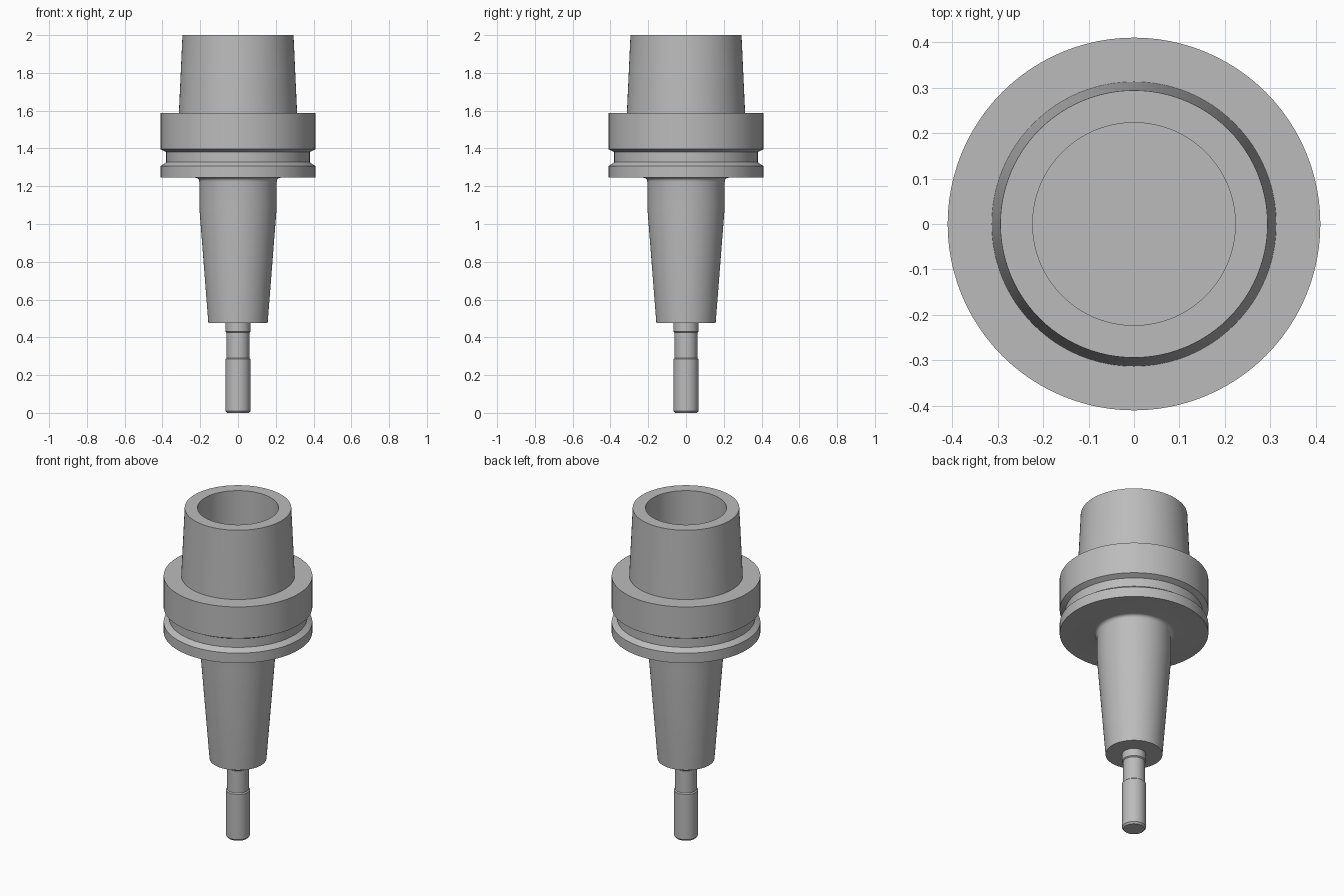
import bpy, bmesh, math

cube = bpy.data.objects.get("Cube")
if cube:
    bpy.data.objects.remove(cube, do_unlink=True)

steel = bpy.data.materials.new("grey steel")
steel.use_nodes = True
colour = (0.5, 0.5, 0.5, 1)
steel.diffuse_color = colour
steel.node_tree.nodes["Principled BSDF"].inputs["Base Color"].default_value = colour


def lathe(name, profile, steps=96):
    """Spin a (radius, height) profile around the z axis."""
    bm = bmesh.new()
    verts = [bm.verts.new((r, 0, z)) for r, z in profile]
    edges = [bm.edges.new(pair) for pair in zip(verts, verts[1:])]
    bmesh.ops.spin(bm, geom=verts + edges, axis=(0, 0, 1), cent=(0, 0, 0),
                   angle=2 * math.pi, steps=steps)
    bmesh.ops.remove_doubles(bm, verts=bm.verts, dist=1e-5)
    bmesh.ops.recalc_face_normals(bm, faces=bm.faces)
    mesh = bpy.data.meshes.new(name)
    bm.to_mesh(mesh)
    bm.free()
    mesh.materials.append(steel)
    obj = bpy.data.objects.new(name, mesh)
    bpy.context.collection.objects.link(obj)
    bpy.ops.object.select_all(action="DESELECT")
    obj.select_set(True)
    bpy.context.view_layer.objects.active = obj
    bpy.ops.object.shade_smooth_by_angle(angle=math.radians(20))


# Cutter: chamfered tip, relieved neck, and shank
cutter = [(0, 0), (0.058, 0), (0.066, 0.01), (0.066, 0.285), (0.06, 0.29),
          (0.06, 0.425), (0.066, 0.43), (0.066, 0.475)]

# Tapered nose, rounded into the underside of the flange
fillet = [(0.225 - 0.02 * math.cos(a), 1.225 + 0.02 * math.sin(a))
          for a in (math.pi / 2 * i / 6 for i in range(7))]
nose = [(0.157, 0.475), (0.205, 1.09)] + fillet

# Gripper flange with V-sided groove
flange = [(0.41, 1.245), (0.41, 1.306), (0.38, 1.327), (0.38, 1.38),
          (0.41, 1.396), (0.41, 1.587)]

# Hollow taper, open at the top
taper = [(0.313, 1.587), (0.294, 2.0), (0.223, 2.0), (0.223, 1.5), (0, 1.5)]

lathe("cutter", cutter, 64)
lathe("holder_body", [(0.066, 0.475)] + nose + flange + taper)
